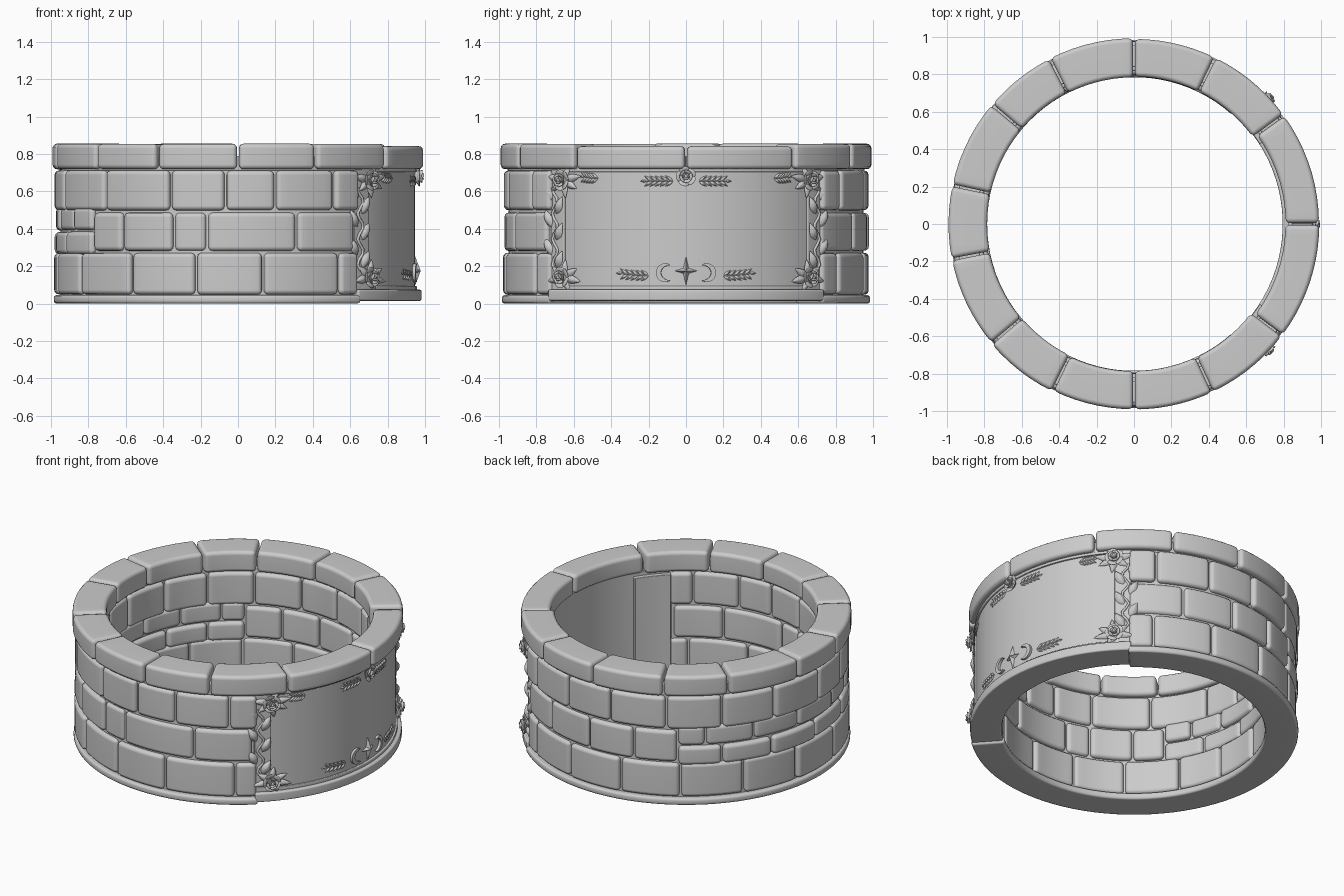
import bpy, bmesh, math, random
from math import sin, cos, radians, pi
from mathutils import Matrix, Vector

random.seed(4)
cube = bpy.data.objects.get("Cube")
if cube:
    bpy.data.objects.remove(cube, do_unlink=True)

stone = bpy.data.materials.new("stone_grey")
stone.use_nodes = True
GREY = (0.6, 0.6, 0.6, 1)
stone.diffuse_color = GREY
stone.node_tree.nodes["Principled BSDF"].inputs["Base Color"].default_value = GREY


def finish(name, bm, bevel=0.0, segments=3):
    bmesh.ops.recalc_face_normals(bm, faces=bm.faces)
    mesh = bpy.data.meshes.new(name)
    bm.to_mesh(mesh)
    bm.free()
    mesh.materials.append(stone)
    obj = bpy.data.objects.new(name, mesh)
    bpy.context.collection.objects.link(obj)
    bpy.ops.object.select_all(action='DESELECT')
    obj.select_set(True)
    bpy.context.view_layer.objects.active = obj
    if bevel:
        mod = obj.modifiers.new("rounded_edges", 'BEVEL')
        mod.width = bevel
        mod.segments = segments
        mod.limit_method = 'ANGLE'
        mod.angle_limit = radians(40)
        bpy.ops.object.shade_smooth()
        obj.modifiers.new("flat_faces", 'WEIGHTED_NORMAL')
    else:
        bpy.ops.object.shade_smooth_by_angle(angle=radians(40))
    return obj


def add_arc(bm, a0, a1, r_in, r_out, z0, z1):
    """Curved block between two angles in degrees."""
    n = max(2, math.ceil((a1 - a0) / 4))
    rings = []
    for i in range(n + 1):
        a = radians(a0 + (a1 - a0) * i / n)
        rings.append([bm.verts.new((r * cos(a), r * sin(a), z)) for r, z in
                      ((r_in, z0), (r_out, z0), (r_out, z1), (r_in, z1))])
    for p, q in zip(rings, rings[1:]):
        for k in range(4):
            m = (k + 1) % 4
            bm.faces.new((p[k], p[m], q[m], q[k]))
    bm.faces.new(rings[0])
    bm.faces.new(rings[-1])


def arc(name, *args, bevel=0.008):
    bm = bmesh.new()
    add_arc(bm, *args)
    return finish(name, bm, bevel, 2)


def course(name, joints, r_in, r_out, z0, z1, gap=0.35, wobble=0.006, bevel=0.024):
    bm = bmesh.new()
    for a, b in zip(joints, joints[1:]):
        j = random.uniform(-wobble, wobble)
        add_arc(bm, a + gap, b - gap, r_in - j, r_out + j, z0 + abs(j) / 2, z1 - abs(j) / 2)
    return finish(name, bm, bevel)


# Footing and mortar core
arc("footing_ring", 48, 312, 0.785, 0.985, 0, 0.045, bevel=0.014)
arc("mortar_core", 49, 311, 0.82, 0.95, 0.03, 0.74)
arc("cap_bed", 0, 180, 0.84, 0.955, 0.71, 0.79)
arc("cap_bed", 180, 360, 0.84, 0.955, 0.71, 0.79)

# Stone courses
course("bottom_course", (48, 57, 79, 101, 123, 146, 168, 190, 210.5, 234, 256.5, 278, 304, 312),
       0.795, 0.978, 0.047, 0.272)
course("middle_course_back", (48, 68, 88, 106, 122), 0.795, 0.973, 0.28, 0.488)
course("middle_course_front", (217, 230.5, 249, 260, 289, 310.3), 0.795, 0.973, 0.28, 0.488)
course("half_course_lower", (122, 138, 157, 178, 199, 217), 0.795, 0.978, 0.262, 0.385)
course("half_course_upper", (122, 132, 150, 169, 190, 205, 217), 0.795, 0.973, 0.39, 0.515)
course("upper_course", (48, 58, 78, 97, 118, 138, 158, 180, 197.5, 223, 248, 266, 282, 302, 312),
       0.795, 0.978, 0.498, 0.713)
course("cap_course", (36, 64, 90, 117, 140, 168, 191, 220, 244, 270, 295, 323),
       0.785, 0.992, 0.718, 0.855, wobble=0.003)
course("cap_over_plaque", (-37, 0, 36), 0.81, 0.99, 0.718, 0.842, wobble=0.002)

# Curved plaque, its base, lip and border
R = 0.945
arc("plaque_panel", -48, 48, 0.825, R, 0.05, 0.725, bevel=0.004)
arc("plaque_base", -49, 49, 0.795, 0.982, 0.015, 0.075, bevel=0.01)
arc("plaque_lip", -46, 46, 0.9, 0.957, 0.07, 0.094, bevel=0.005)
arc("plaque_top_rail", -46, 46, 0.9, 0.957, 0.703, 0.722, bevel=0.005)
for side in (-1, 1):
    mid = side * 46
    arc("plaque_stile", mid - 3, mid + 3, 0.9, 0.956, 0.07, 0.715, bevel=0.005)
    mid = side * 40.5
    arc("plaque_inner_jamb", mid - 8, mid + 8, 0.797, 0.86, 0.07, 0.7, bevel=0.004)


# Ornament helpers: s is the sideways position on the plaque, z the height
def on_plaque(s, z, lift=0.0, turn=0.0):
    a = math.asin(s / R)
    t, up, n = Vector((-sin(a), cos(a), 0)), Vector((0, 0, 1)), Vector((cos(a), sin(a), 0))
    m = Matrix((t, up, n)).transposed().to_4x4()
    m.translation = n * (R + lift) + up * z
    return m @ Matrix.Rotation(radians(turn), 4, 'Z')


def add_leaf(bm, m, length, width, thick):
    """Pointed leaf growing along local x with a raised midrib."""
    n = 7
    rows = []
    for i in range(1, n):
        t = i / n
        w = width / 2 * sin(pi * t ** 0.8)
        h = thick * sin(pi * t)
        rows.append([bm.verts.new(m @ Vector((length * t, y, q))) for y, q in
                     ((w, 0), (w * 0.5, h * 0.8), (0, h), (-w * 0.5, h * 0.8), (-w, 0), (0, -h / 2))])
    start = bm.verts.new(m @ Vector((0, 0, 0)))
    tip = bm.verts.new(m @ Vector((length, 0, 0)))
    for k in range(6):
        j = (k + 1) % 6
        bm.faces.new((start, rows[0][k], rows[0][j]))
        bm.faces.new((tip, rows[-1][j], rows[-1][k]))
        for p, q in zip(rows, rows[1:]):
            bm.faces.new((p[k], q[k], q[j], p[j]))


def tube(name, points, radius):
    curve = bpy.data.curves.new(name, 'CURVE')
    curve.dimensions = '3D'
    curve.bevel_depth = radius
    curve.bevel_resolution = 2
    curve.use_fill_caps = True
    line = curve.splines.new('POLY')
    line.points.add(len(points) - 1)
    for p, co in zip(line.points, points):
        p.co = (*co, 1)
    curve.materials.append(stone)
    bpy.context.collection.objects.link(bpy.data.objects.new(name, curve))


def rose(s, z, size, lift):
    bm = bmesh.new()
    base = on_plaque(s, z, lift)
    # Petal rings: count, distance out, height, tilt, petal size
    for count, out, high, tilt, big in ((5, 0.62, 0.1, 25, 0.5), (5, 0.4, 0.32, 45, 0.38),
                                        (3, 0.2, 0.5, 68, 0.27)):
        for k in range(count):
            m = (base @ Matrix.Rotation(2 * pi * k / count + out * 3, 4, 'Z')
                 @ Matrix.Translation((out * size, 0, high * size))
                 @ Matrix.Rotation(-radians(tilt), 4, 'Y')
                 @ Matrix.Diagonal((big * size * 0.8, big * size * 1.1, 0.1 * size, 1)))
            bmesh.ops.create_uvsphere(bm, u_segments=12, v_segments=8, radius=1, matrix=m)
    core = base @ Matrix.Translation((0, 0, 0.25 * size)) @ Matrix.Diagonal(
        (size * 0.3, size * 0.3, size * 0.4, 1))
    bmesh.ops.create_uvsphere(bm, u_segments=12, v_segments=8, radius=1, matrix=core)
    under = base @ Matrix.Diagonal((size * 0.7, size * 0.7, size * 0.25, 1))
    bmesh.ops.create_uvsphere(bm, u_segments=16, v_segments=8, radius=1, matrix=under)
    finish("rose", bm)


def sprig(s0, s1, z, rise):
    """Laurel twig with paired leaves, growing from s0 to s1."""
    d = 1 if s1 > s0 else -1
    bm = bmesh.new()
    spots = [(s0 + (s1 - s0) * i / 5, z + rise * (i / 5) ** 2) for i in range(6)]
    tube("sprig_stem", [on_plaque(s, h, 0.004).translation for s, h in spots], 0.004)
    for s, h in spots[:-1]:
        for side in (-1, 1):
            turn = 35 * side if d > 0 else 180 + 35 * side
            add_leaf(bm, on_plaque(s, h, 0.004, turn), 0.05, 0.016, 0.008)
    add_leaf(bm, on_plaque(*spots[-1], 0.004, 0 if d > 0 else 180), 0.035, 0.014, 0.008)
    finish("sprig_leaves", bm)


def crescent(side):
    bm = bmesh.new()
    m = on_plaque(side * 0.11, 0.165, 0)
    outer = [(0.05 * cos(a), 0.05 * sin(a)) for a in (radians(-125 + 250 * i / 16) for i in range(17))]
    tip_x, tip_y = outer[-1]
    inner = [(tip_x + 0.052 * cos(a), tip_y * sin(a))
             for a in (radians(90 - 180 * i / 10) for i in range(1, 10))]
    verts = [bm.verts.new(m @ Vector((side * x, y, 0))) for x, y in outer + inner]
    face = bm.faces.new(verts)
    top = bmesh.ops.extrude_face_region(bm, geom=[face])["geom"]
    normal = m.to_3x3() @ Vector((0, 0, 0.016))
    bmesh.ops.translate(bm, vec=normal, verts=[v for v in top if isinstance(v, bmesh.types.BMVert)])
    finish("crescent_moon", bm)


# Roses and corner leaves
rose(0, 0.68, 0.055, 0.012)
corner = bmesh.new()
for side in (-1, 1):
    for z, v in ((0.66, 1), (0.14, -1)):
        rose(side * 0.645, z, 0.058, 0.025)
        for turn, length in ((10, 0.13), (-25, 0.11), (170, 0.12), (215, 0.1), (60, 0.085), (-80, 0.1)):
            angle = turn * v if side < 0 else 180 - turn * v
            add_leaf(corner, on_plaque(side * 0.645, z, 0.016, angle), length, 0.045, 0.016)
finish("corner_leaves", corner)

# Climbing vines at both ends
vine = bmesh.new()
for side in (-1, 1):
    path = [(side * (0.69 + 0.014 * sin(i * 1.3)), 0.18 + 0.44 * i / 16) for i in range(17)]
    tube("vine_stem", [on_plaque(s, z, 0.014).translation for s, z in path], 0.008)
    for i, z in enumerate((0.21, 0.28, 0.36, 0.43, 0.5, 0.57)):
        lean = 28 if i % 2 else -28
        angle = 90 + lean if side < 0 else 90 - lean
        offset = 0.695 + (0.012 if i % 2 else -0.012)
        add_leaf(vine, on_plaque(side * offset, z - 0.02, 0.016, angle), 0.105, 0.055, 0.022)
finish("vine_leaves", vine)

# Laurel sprigs, moons and the star
for side in (-1, 1):
    sprig(side * 0.07, side * 0.21, 0.655, 0.0)
    sprig(side * 0.2, side * 0.34, 0.15, 0.012)
    sprig(side * 0.47, side * 0.54, 0.67, 0.01)
    crescent(side)

star = bmesh.new()
m = on_plaque(0, 0.175, 0)
rim = []
for k in range(8):
    reach = 0.02 if k % 2 else (0.078 if k % 4 else 0.06)
    rim.append(star.verts.new(m @ Vector((reach * cos(k * pi / 4), reach * sin(k * pi / 4), 0.002))))
peak = star.verts.new(m @ Vector((0, 0, 0.032)))
for p, q in zip(rim, rim[1:] + rim[:1]):
    star.faces.new((p, q, peak))
star.faces.new(rim)
finish("star", star)
